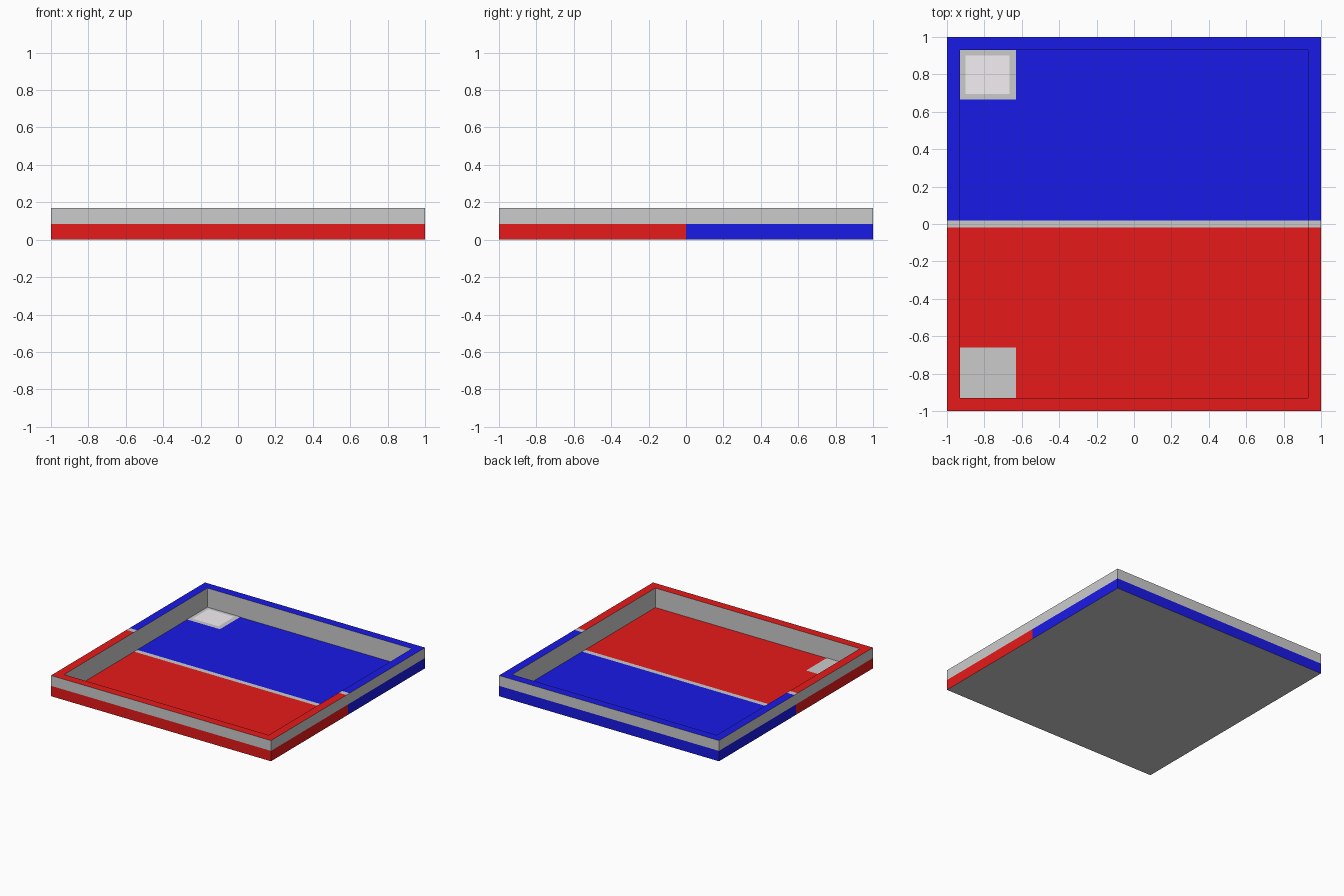
import bpy, bmesh

if "Cube" in bpy.data.objects:
    bpy.data.objects.remove(bpy.data.objects["Cube"])

H, SPLIT, FLOOR, IN, LINE = 0.17, 0.085, 0.01, 0.93, 0.02


def material(name, rgb):
    m = bpy.data.materials.new(name)
    m.diffuse_color = (*rgb, 1)
    m.use_nodes = True
    m.node_tree.nodes["Principled BSDF"].inputs["Base Color"].default_value = m.diffuse_color
    return m


GREY = material("grey", (0.8, 0.8, 0.8))
RED = material("red", (0.8, 0.01, 0.01))
BLUE = material("blue", (0.01, 0.01, 0.8))
PALE = material("pale", (0.9, 0.86, 0.9))


def finish(name, bm, mats):
    me = bpy.data.meshes.new(name)
    bm.to_mesh(me)
    bm.free()
    for m in mats:
        me.materials.append(m)
    ob = bpy.data.objects.new(name, me)
    bpy.context.collection.objects.link(ob)
    return ob


# Tray: box with an inset top pushed down to form the rim and floor
bm = bmesh.new()
bmesh.ops.create_cube(bm, size=1)
bmesh.ops.scale(bm, vec=(2, 2, H), verts=bm.verts)
bmesh.ops.translate(bm, vec=(0, 0, H / 2), verts=bm.verts)
bm.normal_update()
top = [f for f in bm.faces if f.normal.z > 0.9]
bmesh.ops.inset_region(bm, faces=top, thickness=1 - IN, use_even_offset=True)
inner = bmesh.ops.extrude_face_region(bm, geom=top)["geom"]
bmesh.ops.delete(bm, geom=top, context='FACES_ONLY')
bmesh.ops.translate(bm, vec=(0, 0, FLOOR - H),
                    verts=[v for v in inner if isinstance(v, bmesh.types.BMVert)])

# Cut along the colour borders
for co, no in (((0, 0, SPLIT), (0, 0, 1)), ((0, 0, 0), (0, 1, 0)),
               ((0, LINE, 0), (0, 1, 0)), ((0, -LINE, 0), (0, 1, 0))):
    bmesh.ops.bisect_plane(bm, geom=bm.verts[:] + bm.edges[:] + bm.faces[:],
                           plane_co=co, plane_no=no)
bmesh.ops.recalc_face_normals(bm, faces=bm.faces)
bm.normal_update()

# Colour the rim top, floor and lower outer band; centre line stays grey
for f in bm.faces:
    c = f.calc_center_median()
    up = f.normal.z > 0.9 and abs(c.y) > LINE
    outer = max(abs(c.x), abs(c.y)) > 0.999
    band = abs(f.normal.z) < 0.1 and outer and c.z < SPLIT
    if up or band:
        f.material_index = 1 if c.y < 0 else 2
finish("tray", bm, [GREY, RED, BLUE])


# Flat corner panels lying on the floor
def panel(name, x0, x1, y0, y1, z, mat):
    bm = bmesh.new()
    bm.faces.new([bm.verts.new(p) for p in
                  ((x0, y0, z), (x1, y0, z), (x1, y1, z), (x0, y1, z))])
    finish(name, bm, [mat])


panel("front_corner_panel", -IN, -0.63, -IN, -0.66, FLOOR + 0.003, GREY)
panel("back_corner_panel", -IN, -0.63, 0.665, IN, FLOOR + 0.003, GREY)
panel("back_corner_inlay", -0.90, -0.665, 0.695, 0.90, FLOOR + 0.006, PALE)
